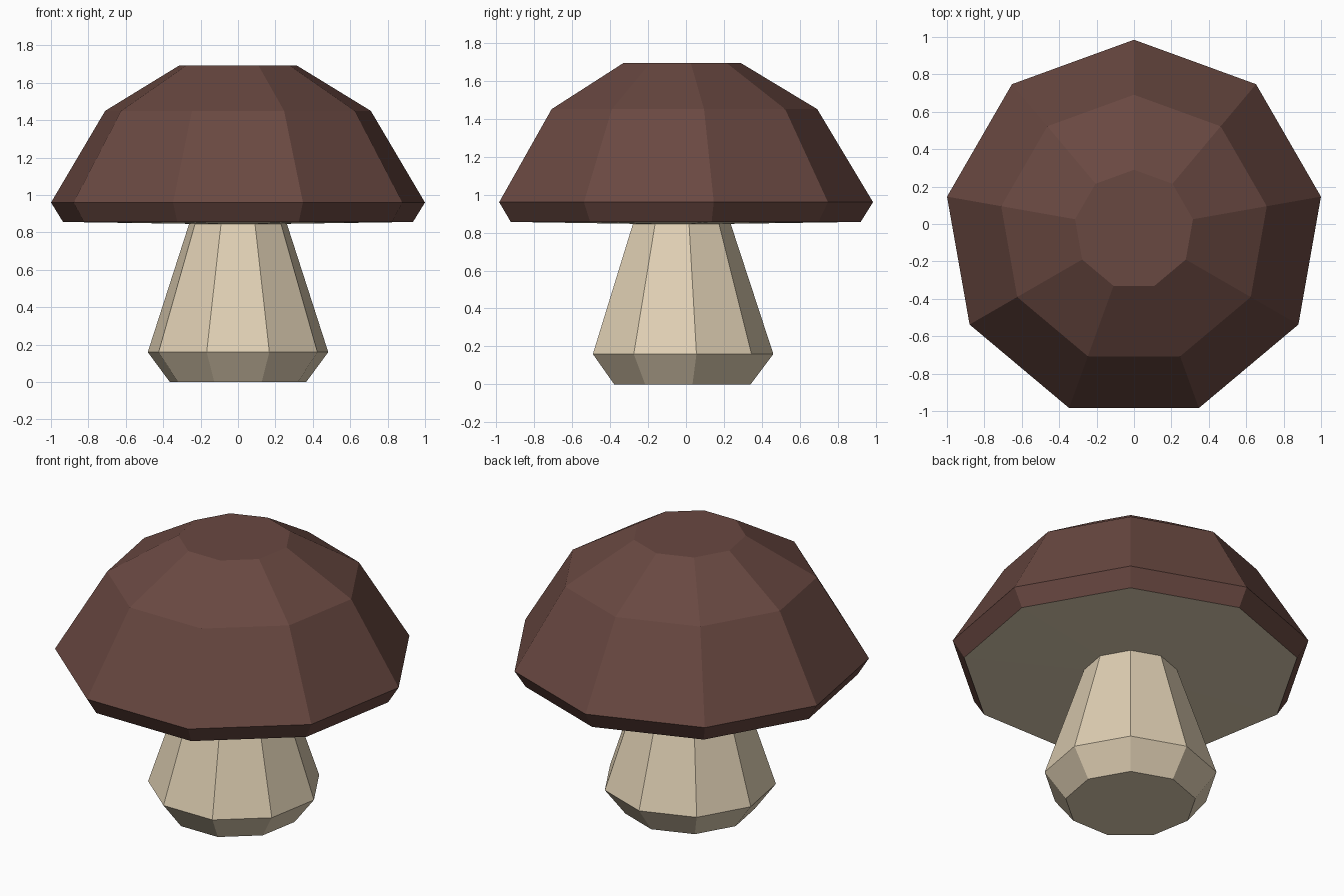
import bpy, bmesh, math

if "Cube" in bpy.data.objects:
    bpy.data.objects.remove(bpy.data.objects["Cube"])

SIDES = 9
CY = -0.03  # axis offset that centres the odd-sided bounds


def material(name, rgb):
    m = bpy.data.materials.new(name)
    m.diffuse_color = (*rgb, 1.0)
    m.use_nodes = True
    m.node_tree.nodes["Principled BSDF"].inputs["Base Color"].default_value = m.diffuse_color
    return m


def lathe(name, profile, mats):
    """Nine-sided solid from (radius, z) rings listed bottom to top."""
    bm = bmesh.new()
    rings = []
    for r, z in profile:
        ring = []
        for i in range(SIDES):
            a = math.pi / 2 + 2 * math.pi * i / SIDES
            ring.append(bm.verts.new((r * math.cos(a), CY + r * math.sin(a), z)))
        rings.append(ring)
    for low, high in zip(rings, rings[1:]):
        for i in range(SIDES):
            j = (i + 1) % SIDES
            bm.faces.new((low[i], low[j], high[j], high[i]))
    bm.faces.new(rings[0][::-1])
    bm.faces.new(rings[-1])
    bmesh.ops.recalc_face_normals(bm, faces=bm.faces)
    # Faces pointing straight down take the last material
    for f in bm.faces:
        f.material_index = len(mats) - 1 if f.normal.z < -0.9 else 0
    mesh = bpy.data.meshes.new(name)
    bm.to_mesh(mesh)
    bm.free()
    for m in mats:
        mesh.materials.append(m)
    obj = bpy.data.objects.new(name, mesh)
    bpy.context.collection.objects.link(obj)
    return obj


brown = material("cap brown", (0.141, 0.065, 0.053))
cream = material("stem cream", (0.745, 0.631, 0.456))

# Cap with rim and pale underside
lathe("cap", [(0.264, 0.846), (0.95, 0.856), (1.015, 0.96),
              (0.721, 1.45), (0.32, 1.692)], [brown, cream])

# Stem with bulging foot
lathe("stem", [(0.37, 0.0), (0.49, 0.16), (0.264, 0.85)], [cream])
